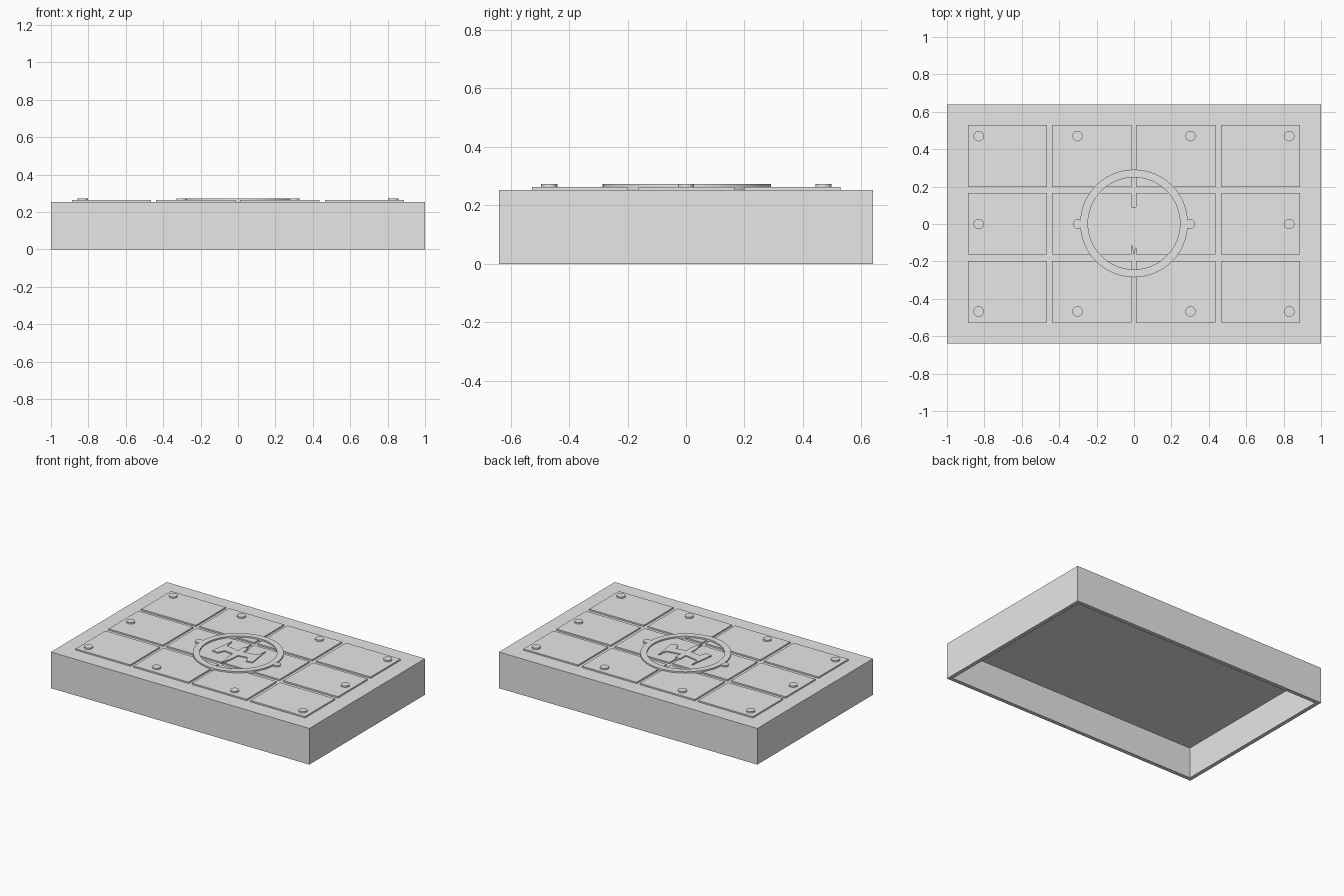
import bpy
import bmesh
import math

cube = bpy.data.objects.get("Cube")
if cube:
    bpy.data.objects.remove(cube, do_unlink=True)

grey = bpy.data.materials.new("plain grey")
grey.use_nodes = True
colour = (0.8, 0.8, 0.8, 1)
grey.diffuse_color = colour
grey.node_tree.nodes["Principled BSDF"].inputs["Base Color"].default_value = colour

TOP = 0.253            # upper face of the body
PLATE = TOP + 0.01     # upper face of the panels
RAISED = TOP + 0.02    # upper face of ring and rivets
SINK = TOP - 0.005     # raised parts are seated slightly into the body


def finish(name, bm, smooth=False):
    bmesh.ops.recalc_face_normals(bm, faces=bm.faces)
    mesh = bpy.data.meshes.new(name)
    bm.to_mesh(mesh)
    bm.free()
    mesh.materials.append(grey)
    obj = bpy.data.objects.new(name, mesh)
    bpy.context.collection.objects.link(obj)
    if smooth:
        bpy.ops.object.select_all(action="DESELECT")
        obj.select_set(True)
        bpy.context.view_layer.objects.active = obj
        bpy.ops.object.shade_smooth_by_angle(angle=math.radians(30))
    return obj


def prism(name, outline, low, high, smooth=False):
    """Extrude a flat outline from low to high."""
    bm = bmesh.new()
    face = bm.faces.new([bm.verts.new((x, y, low)) for x, y in outline])
    made = bmesh.ops.extrude_face_region(bm, geom=[face])["geom"]
    for v in made:
        if isinstance(v, bmesh.types.BMVert):
            v.co.z = high
    return finish(name, bm, smooth)


def circle(cx, cy, radius, count):
    return [(cx + radius * math.cos(math.tau * i / count),
             cy + radius * math.sin(math.tau * i / count)) for i in range(count)]


def rectangle(x0, x1, y0, y1):
    return [(x0, y0), (x1, y0), (x1, y1), (x0, y1)]


# Hollow body, open underneath
bm = bmesh.new()
bottom = bm.faces.new([bm.verts.new((x, y, 0))
                       for x, y in rectangle(-1, 1, -0.64, 0.64)])
for v in [g for g in bmesh.ops.extrude_face_region(bm, geom=[bottom])["geom"]
          if isinstance(g, bmesh.types.BMVert)]:
    v.co.z = TOP
bm.faces.ensure_lookup_table()
bottom = next(f for f in bm.faces if all(v.co.z == 0 for v in f.verts))
bmesh.ops.recalc_face_normals(bm, faces=bm.faces)
bmesh.ops.inset_region(bm, faces=[bottom], thickness=0.038)
for v in [g for g in bmesh.ops.extrude_face_region(bm, geom=[bottom])["geom"]
          if isinstance(g, bmesh.types.BMVert)]:
    v.co.z = 0.215
if bottom.is_valid:
    bmesh.ops.delete(bm, geom=[bottom], context="FACES_ONLY")
finish("hollow_body", bm)

# Twelve panels in a grid
columns = [(-0.888, -0.465), (-0.438, -0.013), (0.012, 0.436), (0.465, 0.888)]
rows = [(-0.527, -0.198), (-0.163, 0.166), (0.198, 0.529)]
for c, (x0, x1) in enumerate(columns):
    for r, (y0, y1) in enumerate(rows):
        prism(f"panel_{c + 1}_{r + 1}", rectangle(x0, x1, y0, y1), SINK, PLATE)

# Rivets near the panel corners
for x in (-0.83, -0.302, 0.302, 0.83):
    for y in (-0.468, 0, 0.47):
        if y or abs(x) > 0.5:
            prism("rivet", circle(x, y, 0.028, 24), SINK, RAISED, True)

# Central ring
bm = bmesh.new()
count = 64
loops = [[bm.verts.new((x, y, z)) for x, y in circle(0, 0.003, radius, count)]
         for radius, z in ((0.288, SINK), (0.288, RAISED),
                           (0.246, RAISED), (0.246, SINK))]
for a, b in zip(loops, loops[1:] + loops[:1]):
    for i in range(count):
        j = (i + 1) % count
        bm.faces.new((a[i], a[j], b[j], b[i]))
finish("central_ring", bm, True)

# Ring lugs and plain mirrored relief inside the ring
wing = [(0.02, 0.03), (0.12, 0.05), (0.13, 0.12), (0.155, -0.06),
        (0.11, -0.07), (0.09, -0.02), (0.02, -0.03)]
for side, sign in (("left", 1), ("right", -1)):
    prism(f"{side}_ring_lug", circle(sign * 0.3, 0, 0.026, 24), SINK, RAISED - 0.0005, True)
    prism(f"{side}_relief", [(sign * x, y) for x, y in wing], SINK, RAISED - 0.003)
prism("relief_spine", [(-0.02, 0.09), (0.02, 0.09), (0.02, -0.08),
                       (0, -0.17), (-0.02, -0.08)], SINK, RAISED - 0.003)
